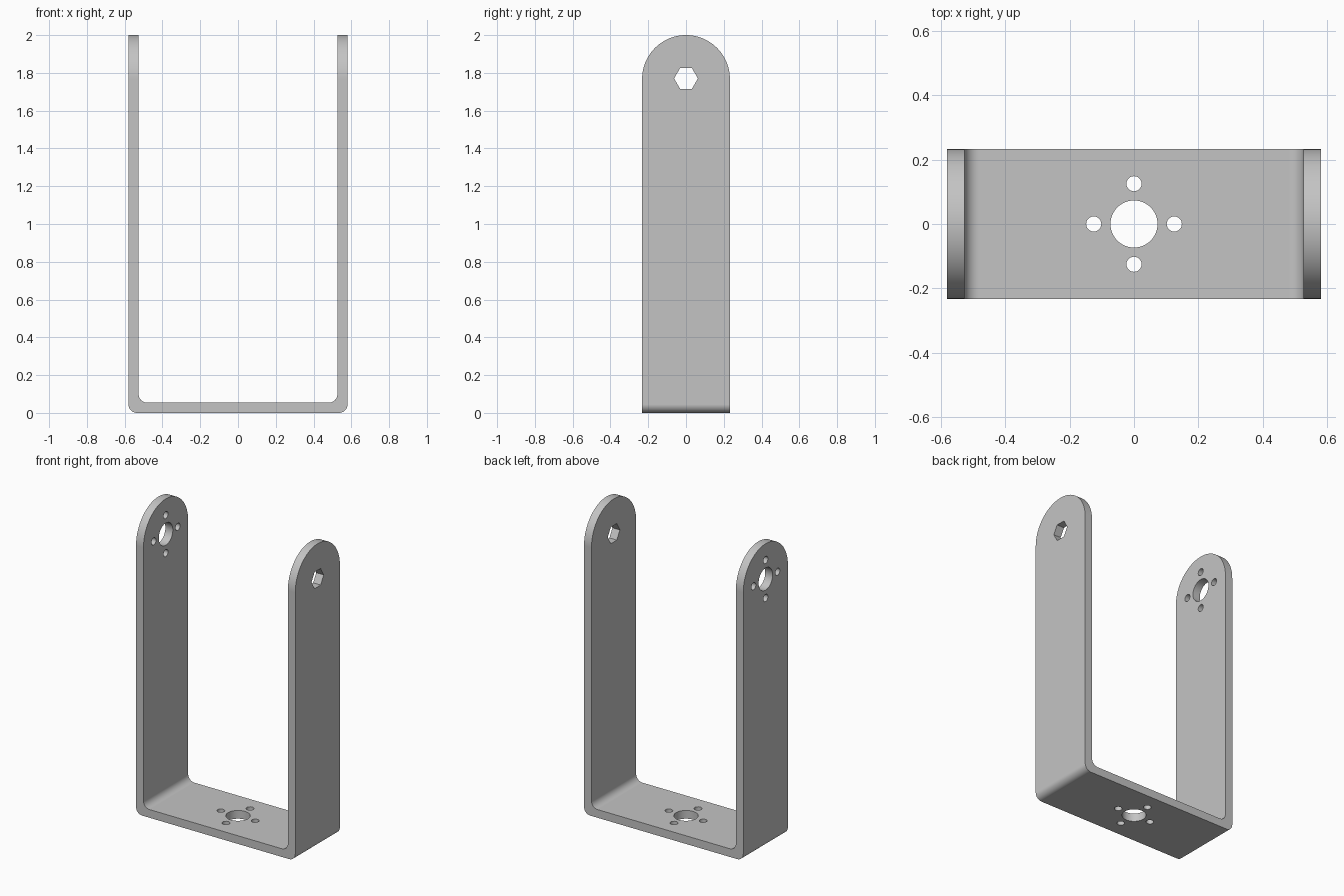
import bpy
import bmesh
from math import sin, cos, pi, radians

if "Cube" in bpy.data.objects:
    bpy.data.objects.remove(bpy.data.objects["Cube"], do_unlink=True)

HALF_X, HALF_Y, HEIGHT, THICK = 0.58, 0.2325, 2.0, 0.054
BEND = 0.045                     # corner radius of the bends
PIVOT_Z = HEIGHT - HALF_Y        # centre of the rounded leg ends

grey = bpy.data.materials.new("satin grey")
grey.use_nodes = True
grey.diffuse_color = (0.55, 0.55, 0.55, 1)
grey.node_tree.nodes["Principled BSDF"].inputs["Base Color"].default_value = (0.55, 0.55, 0.55, 1)


def arc(cx, cy, r, start, end, steps):
    """Points along an arc, angles in degrees."""
    angles = [radians(start + (end - start) * i / steps) for i in range(steps + 1)]
    return [(cx + r * cos(a), cy + r * sin(a)) for a in angles]


def prism(name, points, axis, lo, hi):
    """Extrude a flat outline along the x, y or z axis."""
    place = {"x": lambda p, d: (d, p[0], p[1]),
             "y": lambda p, d: (p[0], d, p[1]),
             "z": lambda p, d: (p[0], p[1], d)}[axis]
    bm = bmesh.new()
    rings = [[bm.verts.new(place(p, d)) for p in points] for d in (lo, hi)]
    for ring in rings:
        bm.faces.new(ring)
    n = len(points)
    for i in range(n):
        j = (i + 1) % n
        bm.faces.new((rings[0][i], rings[0][j], rings[1][j], rings[1][i]))
    bmesh.ops.recalc_face_normals(bm, faces=bm.faces)
    mesh = bpy.data.meshes.new(name)
    bm.to_mesh(mesh)
    bm.free()
    mesh.materials.append(grey)
    obj = bpy.data.objects.new(name, mesh)
    bpy.context.collection.objects.link(obj)
    return obj


def cut(target, cutter, operation="DIFFERENCE"):
    """Apply a boolean and discard the cutter."""
    cutter.hide_render = True
    mod = target.modifiers.new("cut", "BOOLEAN")
    mod.operation, mod.object, mod.solver = operation, cutter, "EXACT"
    bpy.context.view_layer.objects.active = target
    bpy.ops.object.modifier_apply(modifier=mod.name)
    bpy.data.objects.remove(cutter, do_unlink=True)


def hole(target, cx, cy, r, sides, axis, lo, hi):
    ring = arc(cx, cy, r, 0, 360, sides)[:-1]
    cut(target, prism("hole_cutter", ring, axis, lo, hi))


def horn_holes(target, cx, cy, axis, lo, hi):
    """Large centre hole with four screw holes around it."""
    hole(target, cx, cy, 0.073, 48, axis, lo, hi)
    for px, py in arc(cx, cy, 0.125, 0, 270, 3):
        hole(target, px, py, 0.0235, 24, axis, lo, hi)


# U-shaped strip with rounded bends
outer_x, inner_x = HALF_X - BEND, HALF_X - THICK
right_half = (arc(outer_x, BEND, BEND, -90, 0, 10)
              + [(HALF_X, HEIGHT + 0.1), (inner_x, HEIGHT + 0.1)]
              + arc(inner_x - BEND, THICK + BEND, BEND, 0, -90, 10))
left_half = [(-x, z) for x, z in reversed(right_half)]
bracket = prism("bracket", right_half + left_half, "y", -0.3, 0.3)

# Trim to width and round the leg ends
outline = [(-HALF_Y, -0.1), (HALF_Y, -0.1)] + arc(0, PIVOT_Z, HALF_Y, 0, 180, 48)
cut(bracket, prism("outline_cutter", outline, "x", -1, 1), "INTERSECT")

# Holes in the base, the right leg and the hexagonal one in the left leg
horn_holes(bracket, 0, 0, "z", -0.1, 0.2)
horn_holes(bracket, 0, PIVOT_Z, "x", -0.7, -0.4)
hole(bracket, 0, PIVOT_Z + 0.003, 0.063, 6, "x", 0.4, 0.7)

# Smooth the bends and hole walls, keep the flats flat
bpy.ops.object.select_all(action="DESELECT")
bracket.select_set(True)
bpy.context.view_layer.objects.active = bracket
bpy.ops.object.shade_smooth_by_angle(angle=radians(30))
normals = bracket.modifiers.new("flat_normals", "WEIGHTED_NORMAL")
normals.keep_sharp = True
